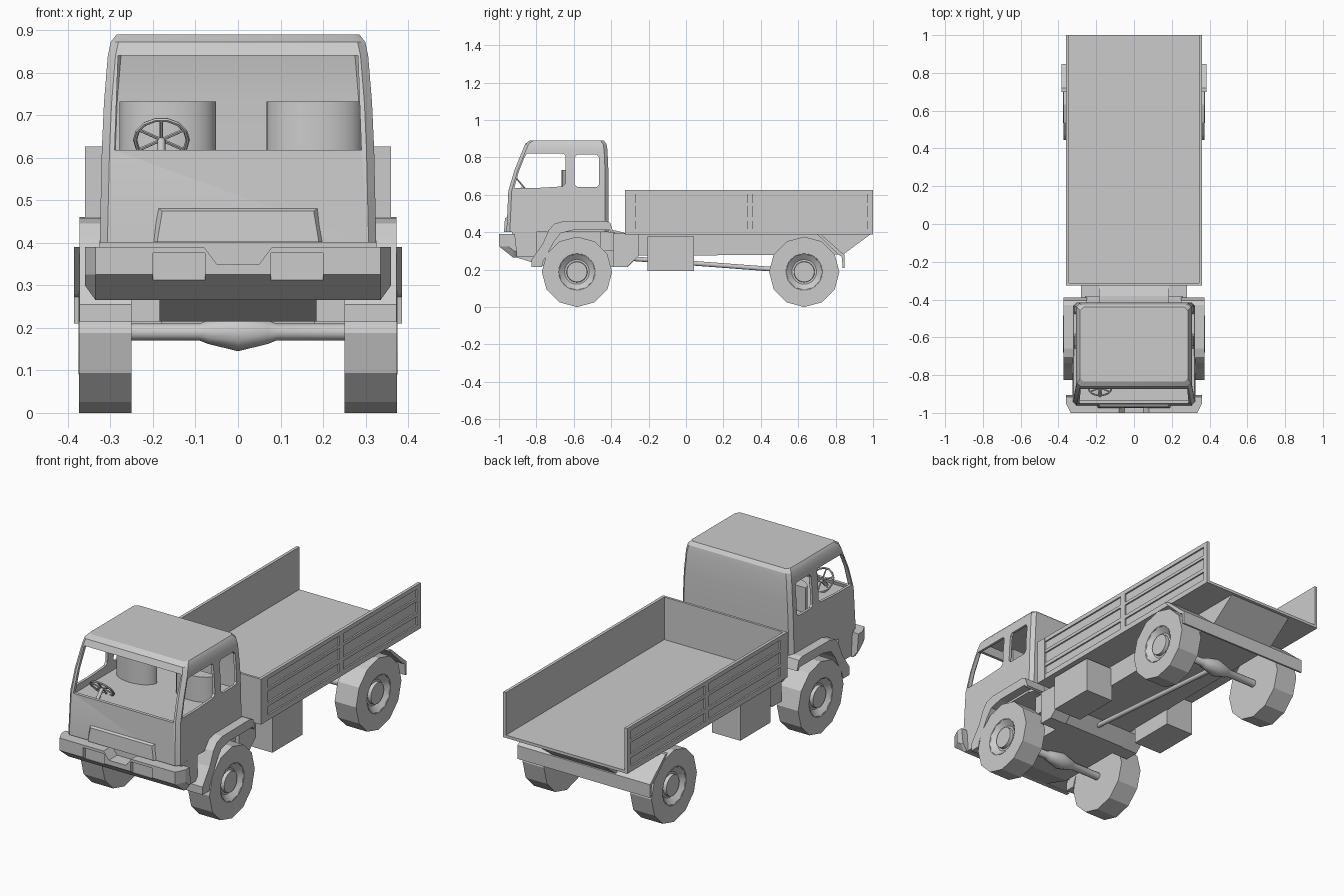
import bpy, bmesh, math

if "Cube" in bpy.data.objects:
    bpy.data.objects.remove(bpy.data.objects["Cube"])


def smooth(ob, deg=35):
    bpy.ops.object.select_all(action='DESELECT')
    ob.select_set(True)
    bpy.context.view_layer.objects.active = ob
    bpy.ops.object.shade_smooth_by_angle(angle=math.radians(deg))
    return ob


def loft(name, rings):
    """Skin a stack of equal-length point rings and cap both ends."""
    bm = bmesh.new()
    vs = [[bm.verts.new(p) for p in r] for r in rings]
    n = len(vs[0])
    for a, b in zip(vs, vs[1:]):
        for i in range(n):
            j = (i + 1) % n
            bm.faces.new((a[i], a[j], b[j], b[i]))
    bm.faces.new(vs[0])
    bm.faces.new(vs[-1])
    bmesh.ops.recalc_face_normals(bm, faces=bm.faces)
    me = bpy.data.meshes.new(name)
    bm.to_mesh(me)
    bm.free()
    ob = bpy.data.objects.new(name, me)
    bpy.context.collection.objects.link(ob)
    return ob


def box(name, x0, x1, y0, y1, z0, z1):
    return loft(name, [[(x0, y0, z), (x1, y0, z), (x1, y1, z), (x0, y1, z)] for z in (z0, z1)])


def prism(name, prof, x0, x1):
    """Extrude a (y, z) side profile across x."""
    return loft(name, [[(x, y, z) for y, z in prof] for x in (x0, x1)])


def lathe(name, prof, y, z, n):
    """Turn (x, radius) points about an axis parallel to x."""
    ang = [2 * math.pi * i / n for i in range(n)]
    return loft(name, [[(x, y + r * math.sin(a), z + r * math.cos(a)) for a in ang] for x, r in prof])


def rod(name, p, q, r, n=10):
    from mathutils import Vector
    p, q = Vector(p), Vector(q)
    rot = (q - p).to_track_quat('Z', 'Y')
    ring = [rot @ Vector((r * math.cos(2 * math.pi * i / n), r * math.sin(2 * math.pi * i / n), 0))
            for i in range(n)]
    return smooth(loft(name, [[c + v for v in ring] for c in (p, q)]), 50)


def cut(ob, cutter):
    m = ob.modifiers.new("cut", 'BOOLEAN')
    m.operation, m.solver, m.object = 'DIFFERENCE', 'EXACT', cutter
    bpy.context.view_layer.objects.active = ob
    bpy.ops.object.modifier_apply(modifier=m.name)
    bpy.data.objects.remove(cutter)


# Cab shell: levels of (z, half width, front y, back y) with clipped corners
def level(z, w, f, b, c=.018):
    return [(w, b - c, z), (w - c, b, z), (c - w, b, z), (-w, b - c, z),
            (-w, f + c, z), (c - w, f, z), (w - c, f, z), (w, f + c, z)]


cab = loft("cab", [level(*l) for l in (
    (.40, .325, -.96, -.415), (.62, .32, -.95, -.415), (.73, .315, -.918, -.415),
    (.84, .306, -.873, -.42), (.872, .299, -.86, -.425), (.89, .285, -.835, -.44))])
cut(cab, loft("cavity", [level(*l) for l in (
    (.60, .307, -.938, -.43), (.73, .302, -.903, -.43), (.84, .293, -.858, -.435), (.875, .282, -.84, -.445))]))
cut(cab, loft("windscreen_cut", [[(-.29, y, .618), (.29, y, .618), (.282, y, .84), (-.282, y, .84)]
                                 for y in (-1.05, -.80)]))
cut(cab, prism("door_window_cut", [(-.918, .637), (-.895, .72), (-.862, .805), (-.85, .82), (-.655, .82),
                                   (-.645, .81), (-.645, .66), (-.66, .645), (-.79, .637)], -.5, .5))
cut(cab, prism("rear_window_cut", [(-.595, .655), (-.583, .642), (-.477, .642), (-.465, .655),
                                   (-.465, .80), (-.477, .815), (-.583, .815), (-.595, .80)], -.5, .5))
smooth(cab, 30)

# Raised grille panel on the nose
loft("grille", [[(-w, y0, .402), (w, y0, .402), (w - .012, y1, zt), (-w + .012, y1, zt)]
                for w, y0, y1, zt in ((.207, -.945, -.945, .487), (.19, -.973, -.968, .474))])

# Cab underside, flush with the bumper
box("cab_lower", -.325, .325, -.93, -.80, .27, .405)

# Bumper: sections across x as (x, front y, top z, bottom z), with a centre notch
half = [(.36, -.95, .39, .30), (.335, -1.0, .39, .265), (.08, -1.0, .39, .265), (.05, -1.0, .35, .265)]
secs = half + [(-x, f, t, b) for x, f, t, b in reversed(half)]
bumper = loft("bumper", [[(x, -.915, t), (x, f, t), (x, f, .325), (x, f + (.075 if f < -.96 else .03), b),
                          (x, -.905, b)] for x, f, t, b in secs])
for s in (1, -1):
    cut(bumper, box("lamp_cut", min(s * .077, s * .2), max(s * .077, s * .2), -1.1, -.98, .312, .376))

# Seats: rounded fronts
for name, cx in (("driver_seat", -.165), ("passenger_seat", .18)):
    arc = [(cx - .113 * math.cos(math.pi * i / 14), -.595 - .07 * math.sin(math.pi * i / 14))
           for i in range(15)]
    smooth(loft(name, [[(x, y, z) for x, y in arc] for z in (.598, .732)]), 30)

# Steering wheel with spokes and column
C, T = (-.18, -.868, .642), math.radians(-50)
bpy.ops.mesh.primitive_torus_add(location=C, rotation=(T, 0, 0), major_radius=.062, minor_radius=.005,
                                 major_segments=14, minor_segments=6)
wheel_ring = bpy.context.object
wheel_ring.name = "steering_wheel"
for i in range(6):
    a = math.pi * (i + .5) / 3
    u, v = .06 * math.cos(a), .06 * math.sin(a)
    rod("steering_spoke", C, (C[0] + u, C[1] + v * math.cos(T), C[2] + v * math.sin(T)), .004, 6)
rod("steering_column", C, (-.18, -.91, .598), .009)

# Fenders over the front wheels
fender = [(-.825, .214), (-.825, .255), (-.765, .34), (-.735, .41), (-.705, .445), (-.66, .458),
          (-.43, .46), (-.405, .45), (-.388, .40), (-.40, .395), (-.41, .412), (-.60, .412),
          (-.67, .395), (-.705, .35), (-.765, .24), (-.77, .214)]
for s in (1, -1):
    prism("front_fender", fender, s * .25, s * .372)

# Chassis, cross block behind the cab
prism("chassis", [(-.92, .27), (-.75, .215), (-.31, .215), (-.25, .275), (.84, .28), (.99, .392),
                  (-.31, .392), (-.38, .41), (-.92, .41)], -.185, .185)
prism("cab_rear_mount", [(-.46, .30), (-.38, .30), (-.38, .40), (-.46, .40)], -.26, .26)
prism("cross_block", [(-.39, .215), (-.315, .215), (-.25, .275), (-.25, .392), (-.39, .392)], -.28, .28)

# Side boxes under the bed
for s in (1, -1):
    prism("side_box", [(-.207, .192), (.043, .192), (.043, .376), (-.207, .376)], s * .18, s * .345)

# Rear mudguard
prism("rear_mudguard", [(.70, .39), (.72, .39), (.828, .295), (.848, .28), (.848, .21), (.838, .21),
                        (.832, .272), (.815, .28)], -.385, .385)

# Load bed: floor, headboard, sides with rails and posts forming recessed slots
box("bed_floor", -.355, .355, -.325, 1.0, .388, .403)
box("bed_headboard", -.352, .352, -.325, -.312, .39, .626)
for s in (1, -1):
    def strip(name, a, b, *r):
        return box(name, min(s * a, s * b), max(s * a, s * b), *r)
    strip("bed_side", .344, .352, -.325, 1.0, .388, .626)
    for z0, z1 in ((.388, .416), (.461, .481), (.54, .556), (.604, .626)):
        strip("bed_rail", .351, .36, -.325, 1.0, z0, z1)
    for y0, y1 in ((-.325, -.267), (.325, .358), (.97, 1.0)):
        strip("bed_post", .351, .3602, y0, y1, .388, .626)

# Axles, wheels and drive shaft
for name, y in (("front", -.583), ("rear", .632)):
    smooth(lathe(name + "_axle", [(-.26, .02), (-.09, .02), (-.07, .028), (0, .045),
                                  (.07, .028), (.09, .02), (.26, .02)], y, .19, 12), 40)
    for s in (1, -1):
        lathe(name + "_tyre", [(s * .25, .188), (s * .374, .188), (s * .374, .097), (s * .335, .09)],
              y, .188, 12)
        smooth(lathe(name + "_rim", [(s * .33, .098), (s * .375, .098), (s * .349, .066), (s * .349, .056),
                                     (s * .366, .054)], y, .188, 24), 30)
rod("drive_shaft", (0, -.28, .258), (0, .60, .192), .013)
